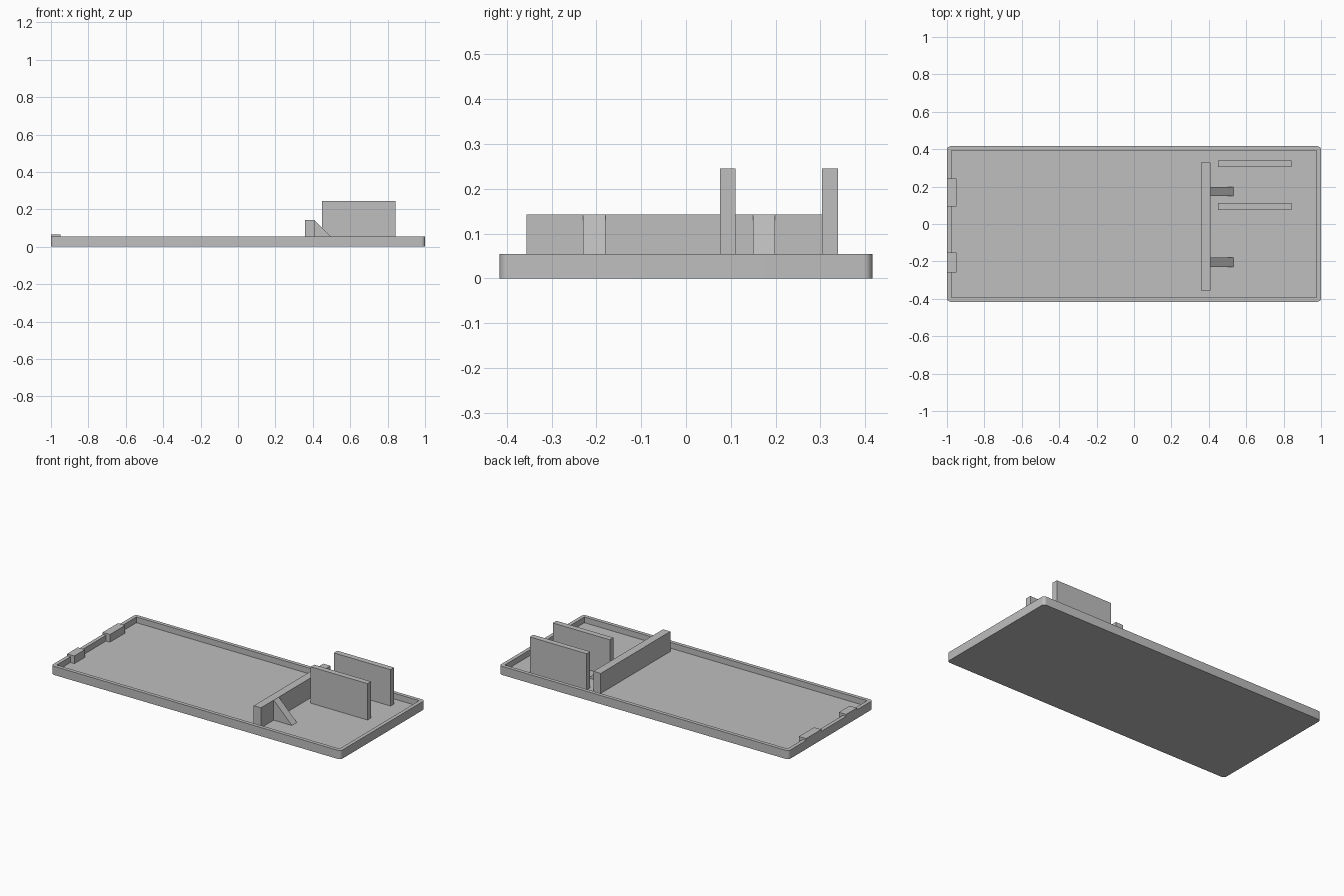
import bpy
import bmesh
from mathutils import Vector

cube = bpy.data.objects.get("Cube")
if cube:
    bpy.data.objects.remove(cube, do_unlink=True)

GREY = (0.52, 0.52, 0.52, 1.0)
FLOOR, RIM, WALL = 0.018, 0.054, 0.023

grey = bpy.data.materials.new("light_grey")
grey.use_nodes = True
grey.diffuse_color = GREY
grey.node_tree.nodes["Principled BSDF"].inputs["Base Color"].default_value = GREY


def add_object(name, bm):
    bmesh.ops.recalc_face_normals(bm, faces=bm.faces)
    mesh = bpy.data.meshes.new(name)
    bm.to_mesh(mesh)
    bm.free()
    mesh.materials.append(grey)
    obj = bpy.data.objects.new(name, mesh)
    bpy.context.collection.objects.link(obj)
    return obj


def box_bmesh(low, high):
    low, high = Vector(low), Vector(high)
    bm = bmesh.new()
    bmesh.ops.create_cube(bm, size=1)
    bmesh.ops.scale(bm, vec=high - low, verts=bm.verts)
    bmesh.ops.translate(bm, vec=(low + high) / 2, verts=bm.verts)
    return bm


def box(name, low, high):
    return add_object(name, box_bmesh(low, high))


def wedge(name, profile, y0, y1):
    """Extrude a side profile of (x, z) points from y0 to y1."""
    bm = bmesh.new()
    face = bm.faces.new([bm.verts.new((x, y0, z)) for x, z in profile])
    moved = bmesh.ops.extrude_face_region(bm, geom=[face])["geom"]
    verts = [v for v in moved if isinstance(v, bmesh.types.BMVert)]
    bmesh.ops.translate(bm, vec=(0, y1 - y0, 0), verts=verts)
    return add_object(name, bm)


# Tray with rounded outer corners and a square-cornered recess
bm = box_bmesh((-1, -0.416, 0), (1, 0.416, RIM))
corners = [e for e in bm.edges if abs(e.verts[0].co.z - e.verts[1].co.z) > 0.01]
bmesh.ops.bevel(bm, geom=corners, offset=0.02, segments=6, profile=0.5, affect='EDGES')
tray = add_object("tray", bm)
recess = box("recess_cutter", (-1 + WALL, -0.416 + WALL, FLOOR),
             (1 - WALL, 0.416 - WALL, 0.2))
recess.hide_render = True
cut = tray.modifiers.new("recess", 'BOOLEAN')
cut.operation = 'DIFFERENCE'
cut.solver = 'EXACT'
cut.object = recess
bpy.context.view_layer.objects.active = tray
tray.select_set(True)
bpy.ops.object.modifier_apply(modifier=cut.name)
bpy.data.objects.remove(recess, do_unlink=True)
bpy.ops.object.shade_smooth_by_angle()

# Cross bar standing on the tray floor
box("cross_bar", (0.358, -0.356, FLOOR), (0.408, 0.33, 0.143))

# Sloping braces behind the cross bar
for side, y in (("right", -0.23), ("left", 0.149)):
    wedge(side + "_brace", [(0.408, FLOOR), (0.533, FLOOR), (0.408, 0.143)], y, y + 0.05)

# Pair of upright plates
for name, y in (("inner", 0.076), ("outer", 0.304)):
    box(name + "_plate", (0.449, y, FLOOR), (0.842, y + 0.035, 0.245))

# Tabs on the end wall
for side, y0, y1 in (("right", -0.258, -0.152), ("left", 0.093, 0.243)):
    box(side + "_tab", (-1, y0, FLOOR), (-0.95, y1, 0.066))
